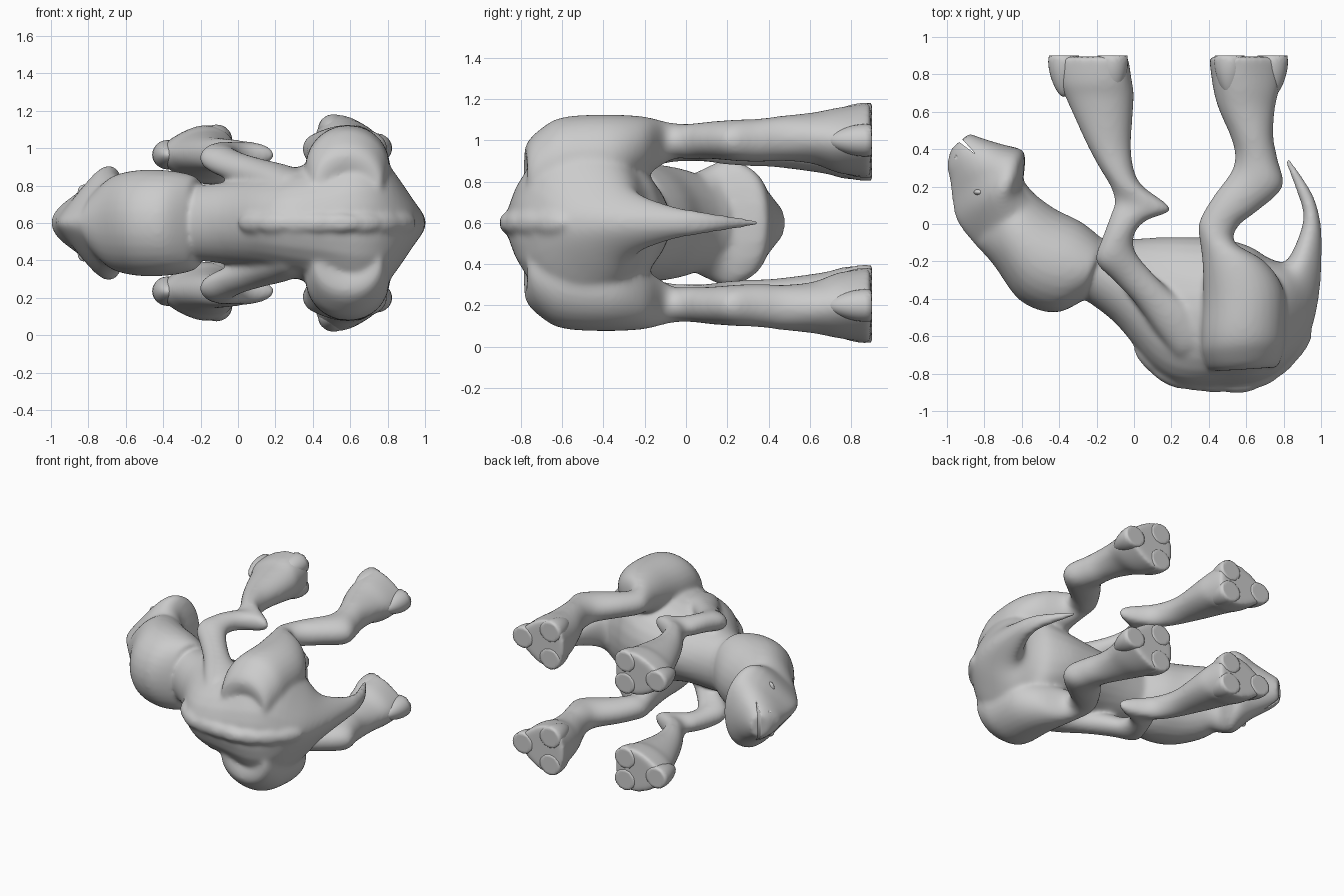
import bpy, bmesh
from math import sin, cos, pi, radians
from mathutils import Matrix

MID = 0.6  # height of the mirror plane


def catmull(p, q, r, s, t):
    return [0.5 * (2 * b + (c - a) * t + (2 * a - 5 * b + 4 * c - d) * t * t
                   + (3 * b - a - 3 * c + d) * t ** 3) for a, b, c, d in zip(p, q, r, s)]


def loft(bm, rings, side=1, steps=4, n=28):
    """Rings are (ax, ay, bx, by, z, half width, taper): a and b lie on the outline."""
    last = len(rings) - 1
    dense = []
    for i in range(last):
        pts = [rings[max(0, min(last, i + k))] for k in (-1, 0, 1, 2)]
        dense += [catmull(*pts, t / steps) for t in range(steps)]
    dense.append(rings[-1])
    loops = []
    for ax, ay, bx, by, z, w, k in dense:
        loop = []
        for j in range(n):
            t = 2 * pi * j / n
            c = cos(t)
            zz = z + w * sin(t) * (1 - k * c)
            loop.append(bm.verts.new(((ax + bx) / 2 + (ax - bx) / 2 * c,
                                      (ay + by) / 2 + (ay - by) / 2 * c,
                                      MID + side * (zz - MID))))
        loops.append(loop)
    for p, q in zip(loops, loops[1:]):
        for j in range(n):
            bm.faces.new((p[j], p[(j + 1) % n], q[(j + 1) % n], q[j]))
    bm.faces.new(loops[0])
    bm.faces.new(loops[-1])


def ball(bm, loc, size, turn=0):
    m = (Matrix.Translation(loc) @ Matrix.Rotation(turn, 4, 'Z')
         @ Matrix.Diagonal((*size, 1)))
    return bmesh.ops.create_uvsphere(bm, u_segments=24, v_segments=14, radius=1, matrix=m)['verts']


def finish(name, bm):
    bmesh.ops.recalc_face_normals(bm, faces=bm.faces)
    me = bpy.data.meshes.new(name)
    bm.to_mesh(me)
    bm.free()
    me.shade_smooth()
    ob = bpy.data.objects.new(name, me)
    bpy.context.collection.objects.link(ob)
    return ob


bm = bmesh.new()

# torso running into the curved tail
torso = [(-.30, -.38, -.17, -.08, .20, 0), (-.10, -.53, -.02, -.08, .22, 0),
         (.10, -.77, .15, -.07, .25, 0), (.25, -.86, .30, -.07, .29, 0),
         (.45, -.87, .48, -.08, .34, 0), (.65, -.85, .62, -.12, .41, 0),
         (.80, -.77, .70, -.17, .37, 0), (.93, -.61, .77, -.20, .25, .3),
         (.99, -.38, .82, -.19, .15, .3), (1.005, -.10, .88, -.07, .085, .2),
         (.99, .05, .905, .05, .06, 0), (.945, .18, .87, .17, .04, 0),
         (.83, .355, .805, .335, .016, 0)]
# domed neck hood
hood = [(-.27, -.39, -.17, -.10, .21, 0), (-.29, -.42, -.17, -.08, .25, 0),
        (-.43, -.475, -.28, .01, .28, 0), (-.61, -.41, -.42, .08, .285, 0),
        (-.75, -.22, -.53, .16, .26, 0), (-.84, -.12, -.58, .22, .21, .2)]
# head, broad along the jaw and narrow at the brow
head = [(-.76, -.20, -.50, .13, .21, .2), (-.86, -.10, -.59, .20, .24, .55),
        (-.95, .02, -.585, .29, .265, .7), (-.975, .15, -.59, .39, .225, .6),
        (-.985, .24, -.70, .425, .17, .4), (-1.0, .31, -.80, .455, .125, .3),
        (-.98, .40, -.88, .485, .085, 0)]
for part in (torso, hood, head):
    loft(bm, [(*r[:4], MID, *r[4:]) for r in part])

# low knobbly spine ridge
for x, y, deg in ((.07, -.74, -48), (.18, -.83, -28), (.31, -.862, -8), (.43, -.874, 0),
                  (.55, -.877, 0), (.67, -.847, 18), (.79, -.775, 38), (.89, -.665, 55)):
    ball(bm, (x, y, MID), (.105, .027, .05), radians(deg))
# full rump between the hips
ball(bm, (.58, -.54, MID), (.235, .28, .44))

foreleg = [(.28, -.72, .42, -.62, .68, .07), (.24, -.73, .42, -.58, .77, .09),
           (.15, -.62, .34, -.46, .82, .09),
           (.02, -.44, .20, -.36, .86, .085), (-.10, -.31, .08, -.24, .90, .08),
           (-.205, -.20, .005, -.14, .945, .075), (-.165, -.06, .005, -.05, .965, .07),
           (-.125, .05, .07, .02, .965, .068), (-.105, .12, .20, .08, .965, .068),
           (-.125, .20, .05, .20, .965, .085), (-.185, .30, .0, .29, .965, .09),
           (-.255, .43, -.015, .43, .965, .095), (-.36, .66, .0, .68, .965, .125),
           (-.41, .76, -.01, .76, .965, .145), (-.44, .895, -.03, .895, .965, .15)]
hindleg = [(.52, -.74, .66, -.72, .68, .10), (.42, -.79, .76, -.77, .80, .16),
           (.37, -.70, .80, -.67, .87, .20), (.36, -.60, .81, -.56, .90, .215),
           (.37, -.40, .80, -.35, .92, .205), (.365, -.20, .70, -.20, .97, .145),
           (.345, -.04, .54, -.10, .995, .09), (.355, .03, .56, -.01, .995, .085),
           (.425, .15, .655, .065, 1.0, .09), (.52, .28, .795, .195, 1.0, .10),
           (.54, .37, .77, .34, 1.0, .105), (.515, .47, .745, .47, 1.01, .11),
           (.45, .62, .755, .62, 1.01, .125), (.42, .74, .78, .74, 1.0, .155),
           (.40, .895, .785, .895, 1.0, .17)]
# feet turn triangular: forefeet point to -x, hind feet to +x
for leg, point in ((foreleg, .45), (hindleg, -.45)):
    for side in (1, -1):
        loft(bm, [(*r, point * max(0, (r[1] - .5) / .4)) for r in leg], side)
body = finish("body", bm)

# mouth slit cutter
bm = bmesh.new()
outline = [(-1.0, .47), (-.93, .435), (-.85, .375), (-.865, .395), (-.92, .455), (-.97, .49)]
low = [bm.verts.new((x, y, .3)) for x, y in outline]
cap = bm.faces.new(low)
ext = bmesh.ops.extrude_face_region(bm, geom=[cap])['geom']
bmesh.ops.translate(bm, vec=(0, 0, .6), verts=[g for g in ext if isinstance(g, bmesh.types.BMVert)])
# nostril pits
for side in (1, -1):
    ball(bm, (-.955, .36, MID + side * .11), (.014, .014, .03))
cutter = finish("mouth_cutter", bm)
cutter.hide_render = True
cutter.hide_set(True)

# fuse the body into one skin, then open the mouth
rm = body.modifiers.new("fuse", 'REMESH')
rm.mode = 'VOXEL'
rm.voxel_size = .012
rm.use_smooth_shade = True
sm = body.modifiers.new("soften", 'SMOOTH')
sm.factor = .5
sm.iterations = 24
cut = body.modifiers.new("mouth", 'BOOLEAN')
cut.operation = 'DIFFERENCE'
cut.object = cutter

# three shield-shaped nails on each foot, widest at the sole
for label, cx, cz, rx, rz, angles in (("fore", -.21, .965, .165, .10, (180, 55, 305)),
                                      ("hind", .595, 1.0, .145, .125, (0, 125, 235))):
    for side in (1, -1):
        bm = bmesh.new()
        for deg in angles:
            a = radians(deg)
            px, pz = cx + rx * cos(a), MID + side * (cz - MID + rz * sin(a))
            for v in ball(bm, (px, .83, pz), (.08, .15, .075)):
                v.co.y = min(v.co.y, .9)
                f = max(0, (v.co.y - .68) / .22)
                s = .7 + .45 * f          # flare toward the sole
                v.co.x = px + (v.co.x - px) * s
                v.co.z = pz + (v.co.z - pz) * s
        finish(f"{label}_nails_{'left' if side > 0 else 'right'}", bm)

# eyes
for side, label in ((1, "left"), (-1, "right")):
    bm = bmesh.new()
    ball(bm, (-.825, .17, MID + side * .165), (.032, .018, .04))
    finish("eye_" + label, bm)
